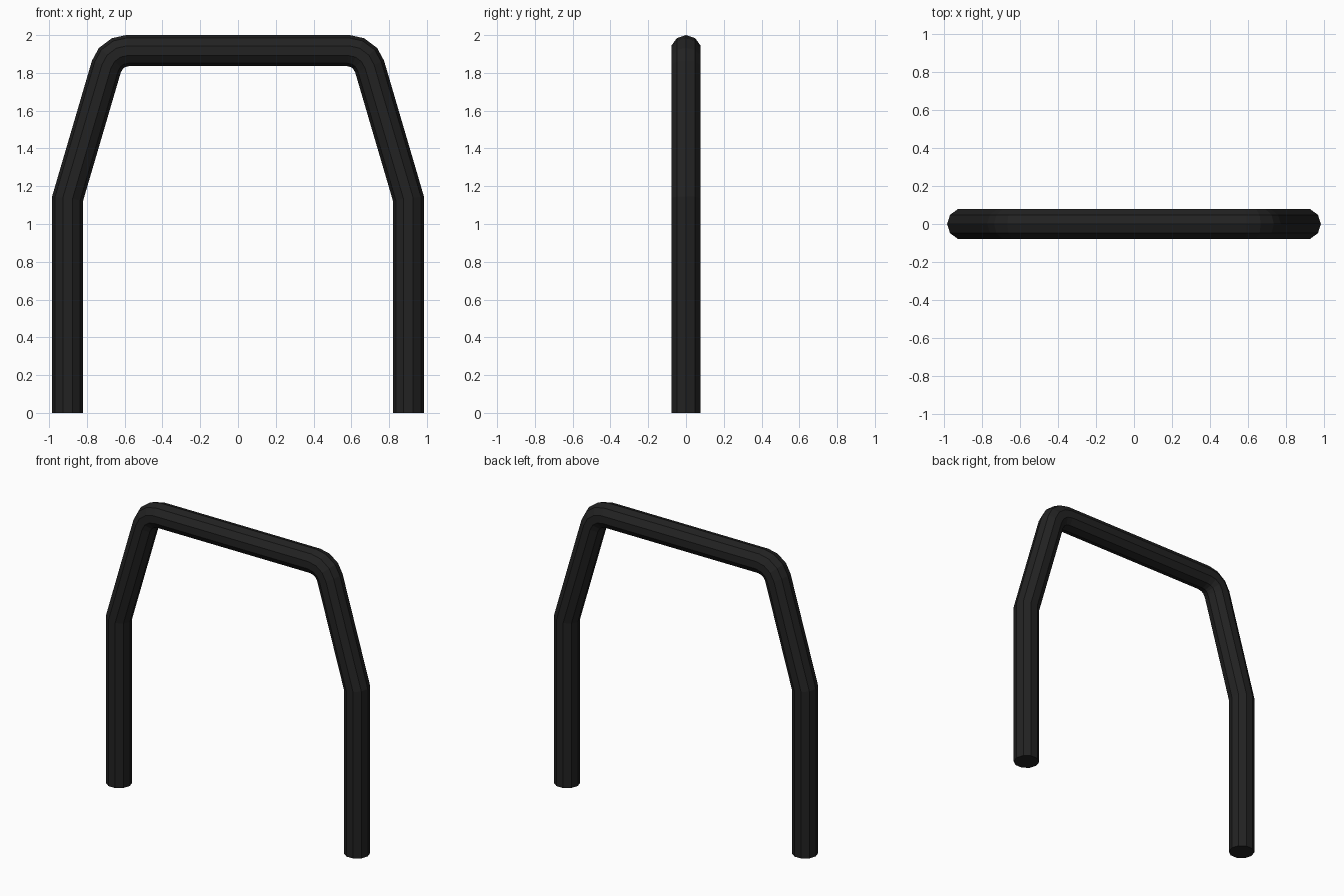
import bpy, bmesh
from math import sin, cos, tan, atan2, pi
from mathutils import Vector

if "Cube" in bpy.data.objects:
    bpy.data.objects.remove(bpy.data.objects["Cube"], do_unlink=True)

RADIUS, SIDES = 0.082, 10
LEG_X, KNEE_Z, TOP_Z, CORNER_X = 0.902, 1.135, 1.918, 0.672
BEND, BEND_STEPS = 0.118, 3

# Matt black tube material
black = bpy.data.materials.new("matt black")
black.use_nodes = True
colour = (0.016, 0.016, 0.016, 1)
black.diffuse_color = colour
bsdf = black.node_tree.nodes["Principled BSDF"]
bsdf.inputs["Base Color"].default_value = colour
bsdf.inputs["Roughness"].default_value = 0.8

# Centre line: straight leg, knee, slanted part, rounded upper corner
turn = atan2(TOP_Z - KNEE_Z, LEG_X - CORNER_X)
start_x = CORNER_X - BEND * tan(turn / 2)
half = [Vector((LEG_X, 0, 0)), Vector((LEG_X, 0, KNEE_Z))]
for i in range(BEND_STEPS, -1, -1):
    a = turn * i / BEND_STEPS
    half.append(Vector((start_x + BEND * sin(a), 0, TOP_Z - BEND * (1 - cos(a)))))
path = half + [Vector((-p.x, 0, p.z)) for p in reversed(half)]

# Sweep a ten-sided section along the line with mitred joints
bm = bmesh.new()
rings = []
for i, p in enumerate(path):
    before = (p - path[i - 1]).normalized() if i else None
    after = (path[i + 1] - p).normalized() if i < len(path) - 1 else None
    before, after = before or after, after or before
    along = (before + after).normalized()
    outward = Vector((along.z, 0, -along.x)) / along.dot(after)
    ring = []
    for k in range(SIDES):
        a = 2 * pi * k / SIDES
        offset = outward * cos(a) + Vector((0, sin(a), 0))
        ring.append(bm.verts.new(p + offset * RADIUS))
    rings.append(ring)
for low, high in zip(rings, rings[1:]):
    for k in range(SIDES):
        n = (k + 1) % SIDES
        bm.faces.new((low[k], low[n], high[n], high[k]))
bm.faces.new(rings[0])
bm.faces.new(rings[-1])
bmesh.ops.recalc_face_normals(bm, faces=bm.faces)

mesh = bpy.data.meshes.new("roll_bar")
bm.to_mesh(mesh)
bm.free()
mesh.materials.append(black)
roll_bar = bpy.data.objects.new("roll_bar", mesh)
bpy.context.collection.objects.link(roll_bar)
